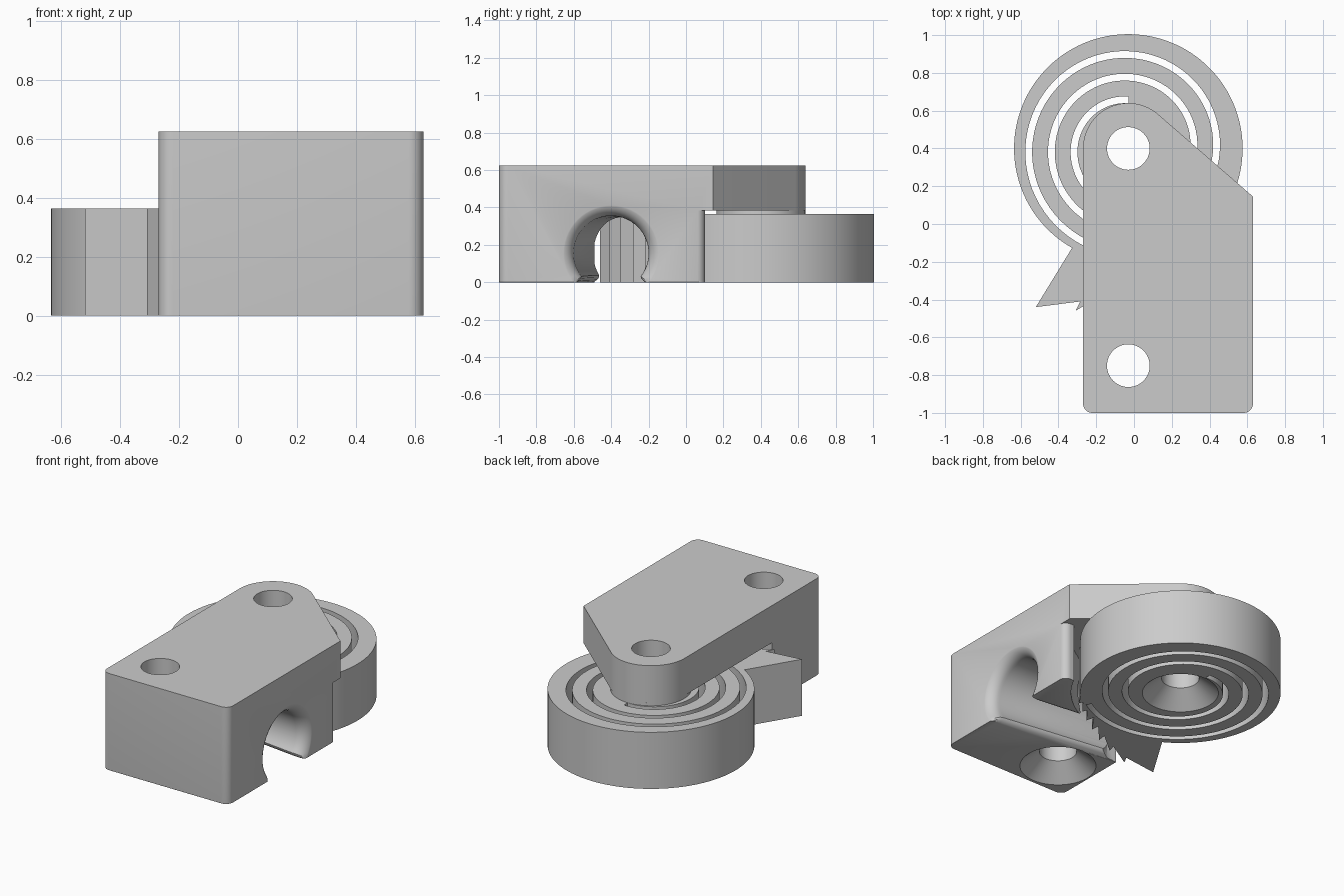
import bpy, bmesh
from math import sin, cos, pi, radians
from mathutils import Vector

cube = bpy.data.objects.get("Cube")
if cube:
    bpy.data.objects.remove(cube, do_unlink=True)

grey = bpy.data.materials.new("plain grey")
grey.use_nodes = True
grey.diffuse_color = (0.6, 0.6, 0.6, 1)
grey.node_tree.nodes["Principled BSDF"].inputs["Base Color"].default_value = (0.6, 0.6, 0.6, 1)

PIVOT = Vector((-0.03, 0.40))
SCREW = Vector((-0.03, -0.75))
HOLE = 0.113


def polar(r, a, c=PIVOT):
    return (c[0] + r * cos(a), c[1] + r * sin(a))


def arc(c, r, a0, a1, n):
    return [polar(r, radians(a0 + (a1 - a0) * i / n), c) for i in range(n + 1)]


def finish(name, bm):
    bmesh.ops.recalc_face_normals(bm, faces=bm.faces)
    mesh = bpy.data.meshes.new(name)
    bm.to_mesh(mesh)
    bm.free()
    mesh.materials.append(grey)
    ob = bpy.data.objects.new(name, mesh)
    bpy.context.collection.objects.link(ob)
    return ob


def loft(name, rings):
    """Closed solid through a list of rings of 3D points."""
    bm = bmesh.new()
    vs = [[bm.verts.new(p) for p in ring] for ring in rings]
    for a, b in zip(vs, vs[1:]):
        for i in range(len(a)):
            j = (i + 1) % len(a)
            bm.faces.new((a[i], a[j], b[j], b[i]))
    bm.faces.new(vs[0])
    bm.faces.new(vs[-1])
    return finish(name, bm)


def prism(name, pts, z0, z1):
    return loft(name, [[(x, y, z) for x, y in pts] for z in (z0, z1)])


def lathe(name, c, profile, n=64):
    return loft(name, [[(*polar(r, 2 * pi * i / n, c), z) for i in range(n)] for r, z in profile])


def select(ob):
    bpy.ops.object.select_all(action='DESELECT')
    bpy.context.view_layer.objects.active = ob
    ob.select_set(True)


def combine(ob, other, operation='DIFFERENCE'):
    mod = ob.modifiers.new("boolean", 'BOOLEAN')
    mod.object, mod.operation, mod.solver = other, operation, 'EXACT'
    select(ob)
    bpy.ops.object.modifier_apply(modifier=mod.name)
    bpy.data.objects.remove(other, do_unlink=True)


def smooth(ob):
    select(ob)
    bpy.ops.object.shade_smooth_by_angle(angle=radians(32))


def screw_hole(ob, c):
    """Through hole, countersunk from below."""
    combine(ob, lathe("hole_cutter", c, [(0.24, -0.01), (0.23, 0), (HOLE, 0.1), (HOLE, 0.8)]))


# Housing: block with rounded front corners and a rounded nose over the pivot
R = 0.05
outline = (arc((-0.27 + R, -1 + R), R, 180, 270, 8)
           + arc((0.63 - R, -1 + R), R, 270, 360, 8)
           + [(0.63, 0.145)] + arc(PIVOT, 0.24, 50, 180, 40))
housing = prism("housing", outline, 0, 0.625)

# Rounded lower edges at the front and left side
bm = bmesh.new()
bm.from_mesh(housing.data)
edges = []
for e in bm.edges:
    a, b = (v.co for v in e.verts)
    front = max(a.y, b.y) < -0.94 and min(a.x, b.x) > -0.23
    side = min(a.x, b.x) > 0.57
    if max(a.z, b.z) < 0.01 and (front or side):
        edges.append(e)
bmesh.ops.bevel(bm, geom=edges, offset=0.045, segments=6, profile=0.5,
                affect='EDGES', clamp_overlap=True)
bm.to_mesh(housing.data)
bm.free()

# Recess for the cam, open at the back and on the right
recess = ([(1, 0.055)] + arc((0.585, 0.055), 0.046, 0, 90, 8)
          + arc(PIVOT, 0.66, -27, -60, 14)
          + [(-0.05, -0.42), (-0.2, -0.49), (-1, -0.49), (-1, 1.3), (1, 1.3)])
combine(housing, prism("recess_cutter", recess, -0.1, 0.385))


# Rope channel: narrowing keyhole with a flared mouth on the left side
def keyhole(x, cy, r, extra):
    ring = arc((cy, 0.155), r + extra, -38, 218, 40)
    half, end = ring[0][0] - cy, ring[0][1]
    lip = [(half + 0.003, end - 0.012), (half + 0.016, end - 0.025),
           (half + 0.04, end - 0.036), (half + 0.04, -0.2)]
    ring += [(cy - d, z) for d, z in lip] + [(cy + d, z) for d, z in reversed(lip)]
    return [(x, y, z) for y, z in ring]


F = 0.08
rings = [keyhole(-0.4, -0.28, 0.19, 0), keyhole(0.3, -0.37, 0.195, 0)]
for i in range(9):
    t = pi / 2 * i / 8
    rings.append(keyhole(0.634 - F + F * sin(t), -0.4, 0.2, F * (1 - cos(t))))
rings.append(keyhole(0.7, -0.4, 0.2, F))
combine(housing, loft("channel_cutter", rings))

screw_hole(housing, SCREW)
combine(housing, lathe("pivot_cutter", PIVOT, [(HOLE, 0.2), (HOLE, 0.8)]))
smooth(housing)

# Cam: disc whose front grows into a row of teeth
teeth = []
COUNT = 7
for i in range(COUNT):
    t = i / (COUNT - 1)
    a = radians(252 + 56.5 * t)
    r = 0.626 + 0.278 * (1 - t) ** 2
    teeth += [polar(max(r - 0.055, 0.6), a + 0.01), polar(r, a)]
cam = prism("spring_cam", arc(PIVOT, 0.605, -45, 240.5, 110)
            + [(-0.52, -0.44)] + teeth, 0, 0.365)

# Spiral slot that turns the disc into a spring
TURNS, STEPS, HALF = 2.6, 200, 0.018
inner, outer = [], []
for i in range(STEPS + 1):
    turn = TURNS * i / STEPS
    a = pi / 2 + 2 * pi * turn
    r = 0.257 + 0.12 * turn
    inner.append(polar(r - HALF, a))
    outer.append(polar(r + HALF, a))
combine(cam, prism("slot_cutter", inner + outer[::-1], -0.1, 0.5))

# Raised hub that meets the housing
combine(cam, lathe("hub", PIVOT, [(0.238, 0.2), (0.238, 0.384)]), 'UNION')
screw_hole(cam, PIVOT)
smooth(cam)
